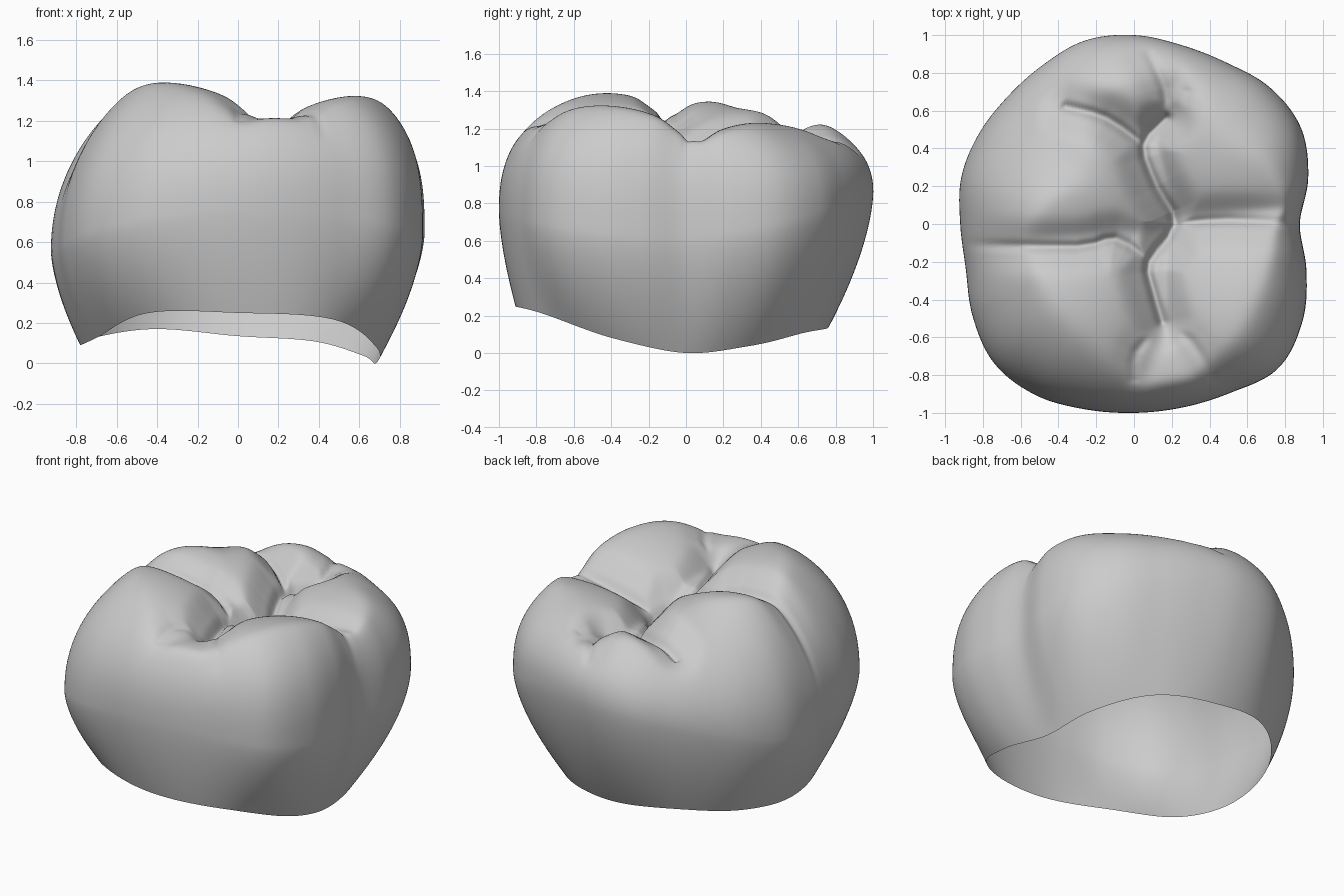
import bpy, bmesh, math
from mathutils import Vector

default = bpy.data.objects.get("Cube")
if default:
    bpy.data.objects.remove(default, do_unlink=True)

SEGMENTS, TOP_RINGS, WALL_RINGS = 288, 130, 26

# Values spaced evenly around the crown, starting at +x and turning towards +y
OUTLINE = [.878, .955, 1.02, 1.02, .985, .98, 1, 1.005, .97, .95, .95, .947,
           .92, .922, .985, 1.045, 1.045, 1.015, 1, 1.005, 1.03, 1.08, 1.03, .945]
RIM_HEIGHT = [0, .04, .11, .135, .17, .13, .09, .13, .25, .25, .22, .08]
RIM_RADIUS = [.68, .71, .74, .76, .81, .81, .78, .8, .88, .91, .92, .79]
BULGE_HEIGHT = [.62, .86, .55, .76]
BULGE_POWER = [2.9, 2.2, 2, 2.4]
DOME_TOP = [1.46, 1.34, 1.4, 1.39, 1.54, 1.55, 1.5, 1.49]

# Cusp tips and the low front ridge: position and steepness
CUSPS = [Vector(c) for c in ((-.43, -.48, 1.41, .55), (-.49, .22, 1.37, .55),
                             (.67, -.5, 1.345, .55), (.6, .49, 1.255, .5),
                             (-.14, .76, 1.25, .7), (.17, -.78, 1.225, .5))]

# Fissures: depth and path
GROOVES = [
    (.15, [(.15, -.52), (.1, -.35), (.08, -.2), (.22, 0), (.12, .2), (.05, .42), (.17, .56)]),
    (.10, [(.08, -.19), (-.1, -.08), (-.3, -.12), (-.9, -.11)]),
    (.10, [(.22, 0), (.5, .02), (.9, 0)]),
    (.13, [(.05, .42), (-.15, .56), (-.36, .62)]),
    (.05, [(.15, -.52), (.3, -.62), (.42, -.82)]),
    (.05, [(.13, -.55), (.01, -.68), (0, -.82)]),
    (.09, [(.17, .56), (.16, .72), (.08, .9)]),
    (.05, [(.17, .56), (.25, .62), (.28, .7)]),
]


def blend(a, b, c, d, t):
    """Smooth curve from b to c, guided by a and d."""
    return b + (c - a + (2*a - 5*b + 4*c - d + (3*(b - c) + d - a) * t) * t) * (t / 2)


def around(values, angle):
    """Smooth closed curve through evenly spaced values."""
    n = len(values)
    pos = angle / math.tau * n
    i = int(pos)
    return blend(*(values[(i + k) % n] for k in (-1, 0, 1, 2)), pos - i)


def smooth_path(points):
    """Round the corners of an open path."""
    pts = [Vector(p) for p in points]
    pts = [pts[0], *pts, pts[-1]]
    path = [blend(*pts[i:i + 4], k / 3) for i in range(len(pts) - 3) for k in range(3)]
    return path + [pts[-1]]


def path_distance(p, path):
    best = 9
    for a, b in zip(path, path[1:]):
        t = (p - a).dot(b - a) / (b - a).length_squared
        best = min(best, (p - a.lerp(b, max(0, min(1, t)))).length)
    return best


def smooth_max(values, softness):
    top = max(values)
    return top + softness * math.log(sum(math.exp((v - top) / softness) for v in values))


FISSURES = [(depth, smooth_path(points)) for depth, points in GROOVES]


def chewing_height(p, r, angle):
    """Rounded side dome, capped by the cusps and cut by the fissures."""
    power = around(BULGE_POWER, angle)
    low, high = around(BULGE_HEIGHT, angle), around(DOME_TOP, angle)
    dome = low + (high - low) * max(0, 1 - r ** power) ** (1 / power)
    cusps = smooth_max([c.z - c.w * (p - c.xy).length_squared for c in CUSPS], .012)
    z = -smooth_max([-dome, -cusps], .02)
    cuts = [0]
    for depth, path in FISSURES:
        d = path_distance(p, path)
        cuts.append(depth * (.7 * math.exp(-(d / .13) ** 2) + .3 * math.exp(-(d / .025) ** 2)))
    return z - smooth_max(cuts, .006) * (1 - r ** 6)


def build_crown():
    bm = bmesh.new()
    angles = [math.tau * i / SEGMENTS for i in range(SEGMENTS)]
    rings = []

    # Side wall, from the open rim up to the widest line
    for k in range(WALL_RINGS, 0, -1):
        s = k / WALL_RINGS
        ring = []
        for a in angles:
            wide = around(OUTLINE, a)
            radius = wide - (wide - around(RIM_RADIUS, a)) * s ** 1.6
            z = around(BULGE_HEIGHT, a) * (1 - s) + around(RIM_HEIGHT, a) * s
            ring.append(bm.verts.new((radius * math.cos(a), radius * math.sin(a), z)))
        rings.append(ring)

    # Upper wall and chewing surface, from the widest line to the middle
    for k in range(TOP_RINGS, 0, -1):
        r = math.sin(k / TOP_RINGS * math.pi / 2)
        ring = []
        for a in angles:
            p = Vector((math.cos(a), math.sin(a))) * around(OUTLINE, a) * r
            ring.append(bm.verts.new((p.x, p.y, chewing_height(p, r, a))))
        rings.append(ring)

    for lower, upper in zip(rings, rings[1:]):
        for i in range(SEGMENTS):
            j = (i + 1) % SEGMENTS
            bm.faces.new((lower[i], lower[j], upper[j], upper[i]))
    middle = bm.verts.new((0, 0, chewing_height(Vector((0, 0)), 0, 0)))
    for i in range(SEGMENTS):
        bm.faces.new((rings[-1][i], rings[-1][(i + 1) % SEGMENTS], middle))

    mesh = bpy.data.meshes.new("molar_crown")
    bm.to_mesh(mesh)
    bm.free()
    crown = bpy.data.objects.new("molar_crown", mesh)
    bpy.context.collection.objects.link(crown)
    return crown


# Plain grey enamel
enamel = bpy.data.materials.new("grey_enamel")
enamel.use_nodes = True
colour = (.6, .6, .6, 1)
enamel.diffuse_color = colour
enamel.node_tree.nodes["Principled BSDF"].inputs["Base Color"].default_value = colour

crown = build_crown()
crown.data.materials.append(enamel)
crown.data.polygons.foreach_set("use_smooth", [True] * len(crown.data.polygons))
